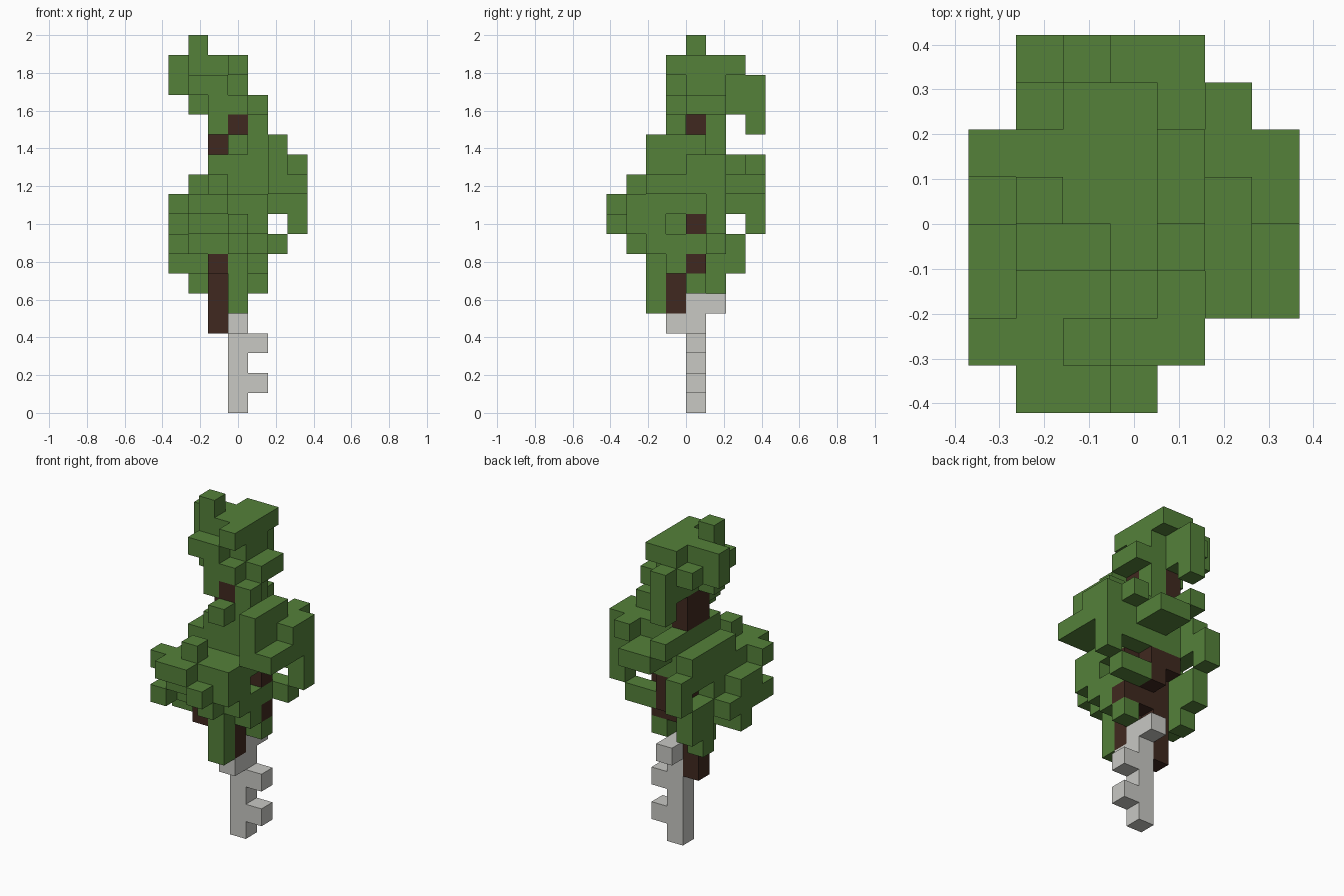
import bpy
import bmesh

cube = bpy.data.objects.get("Cube")
if cube:
    bpy.data.objects.remove(cube, do_unlink=True)

UNIT = 2 / 19
cells = {}


def material(name, colour):
    mat = bpy.data.materials.new(name)
    mat.use_nodes = True
    mat.diffuse_color = (*colour, 1)
    mat.node_tree.nodes["Principled BSDF"].inputs["Base Color"].default_value = (*colour, 1)
    return mat


def span(v):
    return range(v[0], v[1] + 1) if isinstance(v, tuple) else (v,)


def fill(part, x, y, z):
    """Fill a box of grid cells with a part; earlier fills keep their cells."""
    for i in span(x):
        for j in span(y):
            for k in span(z):
                cells.setdefault((i, j, k), part)


def build(part, mat):
    """Skin the exposed cell sides of one part and merge coplanar faces."""
    bm = bmesh.new()
    verts = {}

    def vert(p):
        if p not in verts:
            i, j, k = p
            verts[p] = bm.verts.new(((i - 3.5) * UNIT, (j - 4) * UNIT, k * UNIT))
        return verts[p]

    for cell, owner in cells.items():
        if owner != part:
            continue
        for axis in range(3):
            u, v = (axis + 1) % 3, (axis + 2) % 3
            for side in (0, 1):
                near = list(cell)
                near[axis] += 2 * side - 1
                if tuple(near) in cells:
                    continue
                loop = []
                for a, b in ((0, 0), (1, 0), (1, 1), (0, 1)):
                    p = list(cell)
                    p[axis] += side
                    p[u] += a
                    p[v] += b
                    loop.append(vert(tuple(p)))
                bm.faces.new(loop if side else loop[::-1])
    bmesh.ops.dissolve_limit(bm, angle_limit=0.01, verts=bm.verts[:], edges=bm.edges[:])
    mesh = bpy.data.meshes.new(part)
    bm.to_mesh(mesh)
    bm.free()
    mesh.materials.append(mat)
    bpy.context.collection.objects.link(bpy.data.objects.new(part, mesh))


# Key-shaped stem with two teeth
fill("stone_key", x=3, y=4, z=(0, 5))
for tooth in (1, 3):
    fill("stone_key", x=4, y=4, z=tooth)
fill("stone_key", x=3, y=3, z=4)
fill("stone_key", x=3, y=5, z=5)

# Winding trunk with short branches
fill("trunk", x=2, y=4, z=(4, 8))
fill("trunk", x=2, y=(2, 3), z=7)
fill("trunk", x=3, y=3, z=(5, 6))
fill("trunk", x=(3, 4), y=4, z=7)
fill("trunk", x=(2, 4), y=4, z=9)
fill("trunk", x=3, y=5, z=(8, 9))
fill("trunk", x=2, y=5, z=9)
fill("trunk", x=2, y=(4, 5), z=(13, 14))
fill("trunk", x=3, y=4, z=(13, 14))
fill("trunk", x=3, y=3, z=14)

# Hanging lower leaves
low = "lower_leaves"
fill(low, x=3, y=2, z=(5, 7))
fill(low, x=4, y=4, z=6)
fill(low, x=1, y=5, z=(6, 8))
fill(low, x=1, y=6, z=(7, 8))
fill(low, x=(0, 1), y=3, z=7)
fill(low, x=(3, 4), y=3, z=7)
fill(low, x=(1, 4), y=(2, 4), z=8)
fill(low, x=0, y=(1, 4), z=8)
fill(low, x=3, y=1, z=8)
fill(low, x=(4, 5), y=5, z=8)

# Wide middle crown
mid = "middle_leaves"
fill(mid, x=(1, 3), y=(1, 3), z=9)
fill(mid, x=1, y=4, z=9)
fill(mid, x=4, y=(1, 2), z=9)
fill(mid, x=0, y=(2, 3), z=9)
fill(mid, x=3, y=0, z=9)
fill(mid, x=(1, 4), y=(1, 5), z=10)
fill(mid, x=0, y=1, z=10)
fill(mid, x=(1, 2), y=0, z=10)
fill(mid, x=1, y=6, z=10)
fill(mid, x=1, y=7, z=(9, 10))
fill(mid, x=6, y=5, z=(9, 12))
fill(mid, x=5, y=5, z=10)
fill(mid, x=(1, 4), y=(3, 5), z=11)
fill(mid, x=2, y=1, z=11)
fill(mid, x=1, y=6, z=11)
fill(mid, x=(3, 4), y=(6, 7), z=11)
fill(mid, x=(5, 6), y=(2, 5), z=11)

# Shoulder of the crown
top = "shoulder_leaves"
fill(top, x=(2, 4), y=3, z=12)
fill(top, x=2, y=(4, 7), z=12)
fill(top, x=(3, 4), y=(4, 5), z=12)
fill(top, x=5, y=(2, 6), z=12)
fill(top, x=6, y=4, z=12)
fill(top, x=5, y=(2, 4), z=13)
fill(top, x=3, y=2, z=13)
fill(top, x=(3, 4), y=3, z=13)
fill(top, x=3, y=5, z=13)

# Upper crown with its drooping tail and tip
tip = "upper_leaves"
fill(tip, x=4, y=3, z=14)
fill(tip, x=3, y=5, z=14)
fill(tip, x=2, y=3, z=(14, 16))
fill(tip, x=3, y=3, z=15)
fill(tip, x=1, y=3, z=16)
fill(tip, x=1, y=4, z=(15, 18))
fill(tip, x=2, y=(4, 6), z=(15, 16))
fill(tip, x=2, y=7, z=(14, 16))
fill(tip, x=(3, 4), y=(4, 5), z=15)
fill(tip, x=3, y=(4, 5), z=16)
fill(tip, x=1, y=6, z=16)
fill(tip, x=(0, 1), y=5, z=(16, 17))
fill(tip, x=(2, 3), y=(4, 6), z=17)
fill(tip, x=3, y=3, z=17)

leaf = material("leaf green", (0.089, 0.22, 0.042))
build("stone_key", material("stone grey", (0.58, 0.58, 0.55)))
build("trunk", material("bark brown", (0.051, 0.022, 0.014)))
for crown in (low, mid, top, tip):
    build(crown, leaf)
